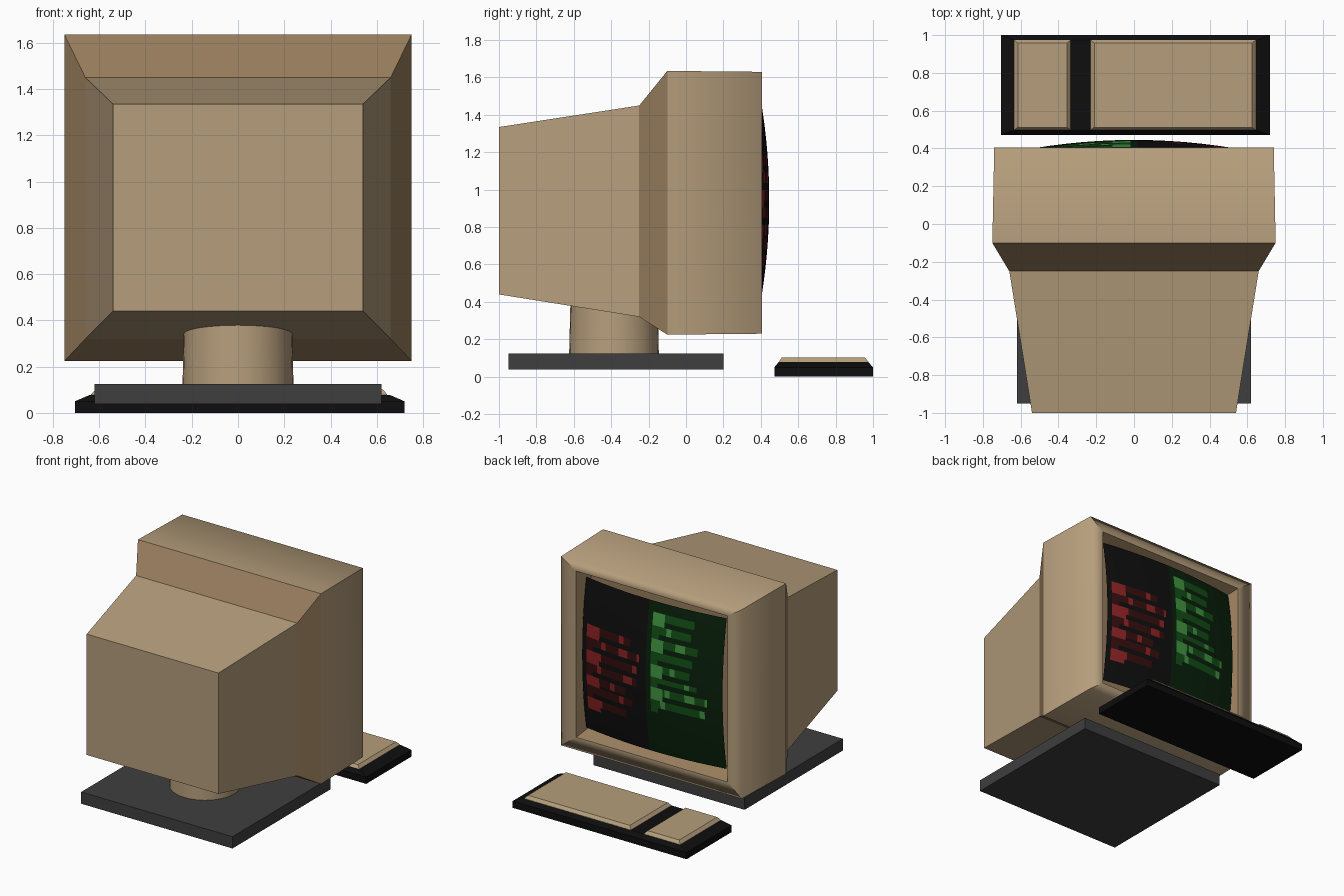
import bpy, bmesh, math, random

if "Cube" in bpy.data.objects:
    bpy.data.objects.remove(bpy.data.objects["Cube"])

random.seed(4)


def srgb(r, g, b):
    lin = lambda c: c / 12.92 if c <= 0.04045 else ((c + 0.055) / 1.055) ** 2.4
    return tuple(lin(v / 255) for v in (r, g, b)) + (1.0,)


def material(name, *rgb):
    m = bpy.data.materials.new(name)
    m.diffuse_color = srgb(*rgb)
    m.use_nodes = True
    m.node_tree.nodes["Principled BSDF"].inputs["Base Color"].default_value = m.diffuse_color
    return m


beige = material("beige plastic", 182, 158, 124)
brown = material("brown plastic", 150, 124, 92)
grey = material("dark grey", 62, 62, 62)
black = material("black", 14, 14, 14)
dark_green = material("screen green", 8, 32, 11)
mid_green = material("text green", 18, 78, 22)
light_green = material("bright green", 66, 150, 66)
dark_red = material("dull red", 52, 13, 13)
red = material("text red", 140, 34, 34)


def finish(bm, name, mats, recalc=True):
    if recalc:
        bmesh.ops.recalc_face_normals(bm, faces=bm.faces)
    me = bpy.data.meshes.new(name)
    bm.to_mesh(me)
    bm.free()
    for m in mats:
        me.materials.append(m)
    ob = bpy.data.objects.new(name, me)
    bpy.context.collection.objects.link(ob)
    return ob


def loft(name, rings, mats, slots=None, soft_ring=None):
    """Join four-cornered rings; slots gives the material of each band."""
    bm = bmesh.new()
    loops = [[bm.verts.new(p) for p in ring] for ring in rings]
    bm.faces.new(loops[0])
    for i in range(len(loops) - 1):
        for k in range(4):
            j = (k + 1) % 4
            f = bm.faces.new((loops[i][k], loops[i][j], loops[i + 1][j], loops[i + 1][k]))
            f.material_index = slots[i] if slots else 0
    end = bm.faces.new(loops[-1])
    end.material_index = slots[-1] if slots else 0
    if soft_ring is not None:      # only this ring of edges is shaded smooth
        for f in bm.faces:
            f.smooth = True
        soft = set(loops[soft_ring])
        for e in bm.edges:
            e.smooth = e.verts[0] in soft and e.verts[1] in soft
    return finish(bm, name, mats)


def ring_y(y, x, z0, z1):
    return [(-x, y, z0), (x, y, z0), (x, y, z1), (-x, y, z1)]


def ring_z(z, x0, x1, y0, y1):
    return [(x0, y0, z), (x1, y0, z), (x1, y1, z), (x0, y1, z)]


# Monitor housing: tapered rear, brown step, front frame, recessed bezel
loft("monitor_housing", [
    ring_y(-1.0, 0.54, 0.44, 1.335),
    ring_y(-0.25, 0.66, 0.32, 1.45),
    ring_y(-0.10, 0.75, 0.225, 1.635),
    ring_y(0.405, 0.74, 0.23, 1.63),
    ring_y(0.40, 0.62, 0.32, 1.55),
    ring_y(0.30, 0.57, 0.38, 1.50),
], [beige, brown], [0, 1, 0, 0, 1, 1], soft_ring=3)

# Bulging screen: left half dull red lines on black, right half green lines
NX, NZ, X, Z0, Z1 = 60, 60, 0.575, 0.385, 1.50
ZC = (Z0 + Z1) / 2
bm = bmesh.new()
grid = []
for i in range(NX + 1):
    x = -X + 2 * X * i / NX
    col = []
    for k in range(NZ + 1):
        z = Z0 + (Z1 - Z0) * k / NZ
        col.append(bm.verts.new((x, 0.445 - (x * x + (z - ZC) ** 2) / 6.4, z)))
    grid.append(col)

ROWS = 14
length = [random.uniform(0.3, 0.47) for _ in range(ROWS)]
marks = [[random.random() < 0.16 for _ in range(14)] for _ in range(ROWS)]


def screen_slot(x, z):
    green = x < 0.02
    d = -0.01 - x if green else 0.53 - x          # distance from the line start
    top = 1.42 if green else 1.18
    row = int((top - z) / 0.09) if z < top else -1
    last = 8 if green else 7
    if 0 <= row < last and d > 0:
        on_line = (top - z) % 0.09 < 0.055
        if d < 0.10 and row % 2 == 0:
            return 3 if green else 5
        if on_line and d < length[row + (0 if green else 5)]:
            bright = marks[row + (0 if green else 5)][int(d / 0.04)]
            return (3 if bright else 2) if green else (5 if bright else 4)
        if d < 0.06:
            return 2 if green else 4
    return 1 if green else 0


for i in range(NX):
    for k in range(NZ):
        f = bm.faces.new((grid[i][k], grid[i][k + 1], grid[i + 1][k + 1], grid[i + 1][k]))
        c = f.calc_center_median()
        f.material_index = screen_slot(c.x, c.z)
        f.smooth = True
finish(bm, "screen", [black, dark_green, mid_green, light_green, dark_red, red], recalc=False)

# Neck between the base and the housing
bpy.ops.mesh.primitive_cone_add(vertices=32, radius1=0.24, radius2=0.232, depth=0.33,
                                location=(0, -0.385, 0.28))
neck = bpy.context.object
neck.name = "neck"
neck.data.materials.append(beige)
bpy.ops.object.shade_smooth_by_angle(angle=math.radians(40))

# Flat base plate
loft("base_plate", [ring_z(z, -0.62, 0.62, -0.95, 0.20) for z in (0.038, 0.125)], [grey])

# Keyboard tray with sloped top edge
loft("keyboard_tray", [
    ring_z(0.0, -0.705, 0.72, 0.472, 1.0),
    ring_z(0.05, -0.705, 0.72, 0.472, 1.0),
    ring_z(0.078, -0.64, 0.655, 0.495, 0.975),
], [black])

# Raised key blocks
for name, x0, x1 in (("main_keys", -0.23, 0.645), ("side_keys", -0.635, -0.335)):
    loft(name, [
        ring_z(0.07, x0, x1, 0.497, 0.975),
        ring_z(0.08, x0, x1, 0.497, 0.975),
        ring_z(0.102, x0 + 0.02, x1 - 0.02, 0.512, 0.957),
    ], [beige])
